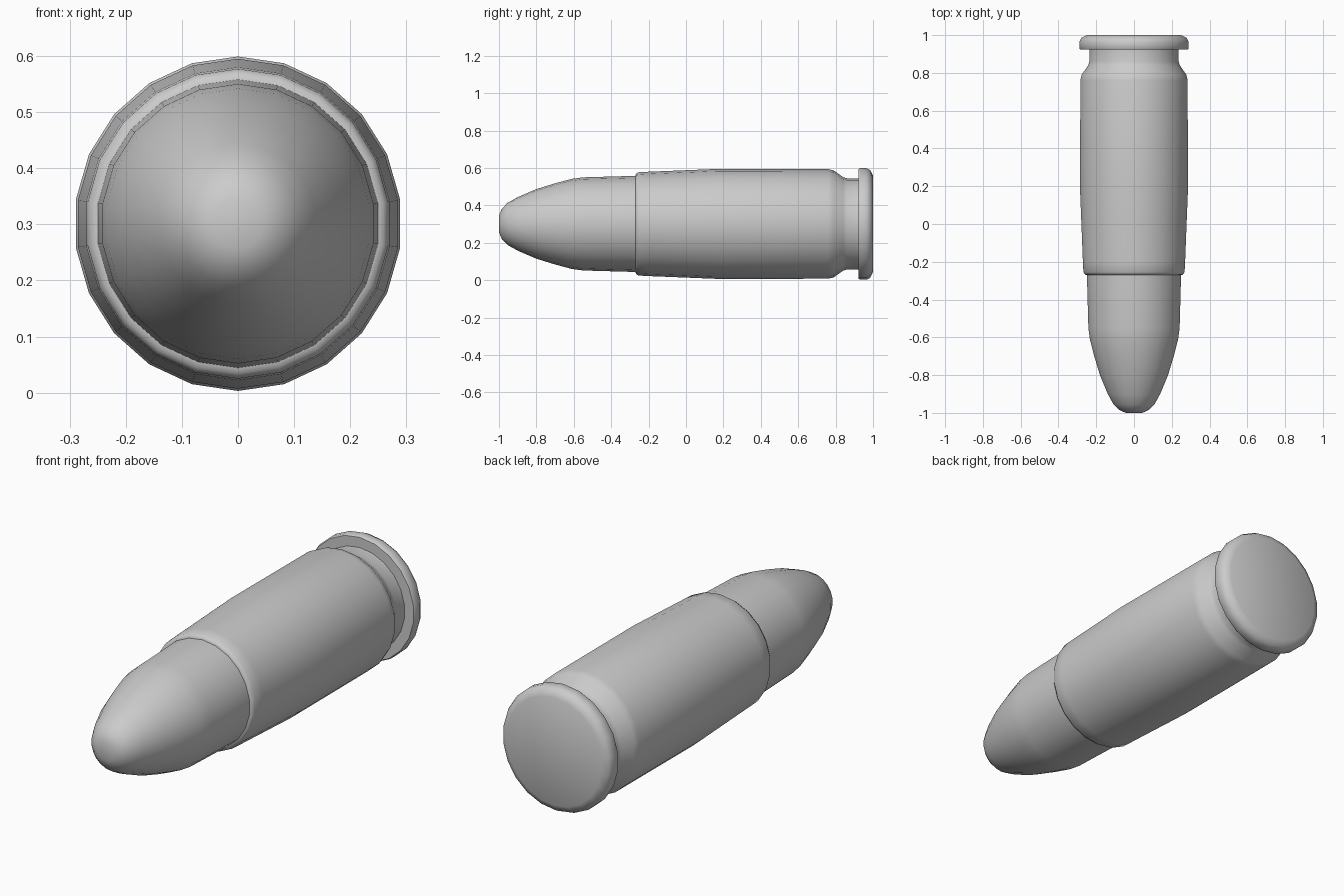
import bpy, bmesh, math

if "Cube" in bpy.data.objects:
    bpy.data.objects.remove(bpy.data.objects["Cube"])

SIDES = 22
CENTRE_Z = 0.301
X_SCALE = 0.98   # the round is very slightly narrower in x


def lathe(name, profile, cap_front=False, cap_back=False):
    """Revolve (y, radius) points, listed front to back, around the y axis."""
    bm = bmesh.new()
    rings = []
    for y, r in profile:
        ring = []
        for i in range(SIDES):
            a = 2 * math.pi * i / SIDES
            ring.append(bm.verts.new((r * X_SCALE * math.sin(a), y,
                                      CENTRE_Z + r * math.cos(a))))
        rings.append(ring)
    for a, b in zip(rings, rings[1:]):
        for i in range(SIDES):
            j = (i + 1) % SIDES
            bm.faces.new((a[i], b[i], b[j], a[j]))
    if cap_front:
        bm.faces.new(rings[0])
    if cap_back:
        bm.faces.new(rings[-1][::-1])
    # make every wall and cap face away from the axis or end
    for f in bm.faces:
        f.normal_update()
    if cap_front or cap_back:
        bmesh.ops.recalc_face_normals(bm, faces=bm.faces)
    side = bm.faces[:][len(bm.faces) // 2]
    c = side.calc_center_median()
    if side.normal.x * c.x + side.normal.z * (c.z - CENTRE_Z) < 0:
        bmesh.ops.reverse_faces(bm, faces=bm.faces)
    mesh = bpy.data.meshes.new(name)
    bm.to_mesh(mesh)
    bm.free()
    obj = bpy.data.objects.new(name, mesh)
    bpy.context.collection.objects.link(obj)
    bpy.ops.object.select_all(action='DESELECT')
    obj.select_set(True)
    bpy.context.view_layer.objects.active = obj
    bpy.ops.object.shade_smooth_by_angle(angle=math.radians(50))
    return obj


# Rounded nose, ending at the mouth of the case
lathe("bullet_tip", [(-1.0, 0.045), (-0.985, 0.08), (-0.955, 0.112),
                     (-0.90, 0.143), (-0.80, 0.186), (-0.70, 0.217),
                     (-0.61, 0.241), (-0.55, 0.249), (-0.27, 0.257)],
      cap_front=True)

# Case: mouth lip, gently widening wall, shoulder and extraction groove
lathe("case_body", [(-0.27, 0.257), (-0.268, 0.267), (-0.255, 0.276),
                    (-0.20, 0.279), (0.0, 0.287), (0.17, 0.294),
                    (0.76, 0.293), (0.79, 0.286), (0.84, 0.25),
                    (0.86, 0.244), (0.923, 0.244)])

# Flanged base with rounded edges and flat end
lathe("case_rim", [(0.923, 0.244), (0.923, 0.293), (0.93, 0.298),
                   (0.965, 0.298), (0.985, 0.288), (1.0, 0.258)],
      cap_back=True)
